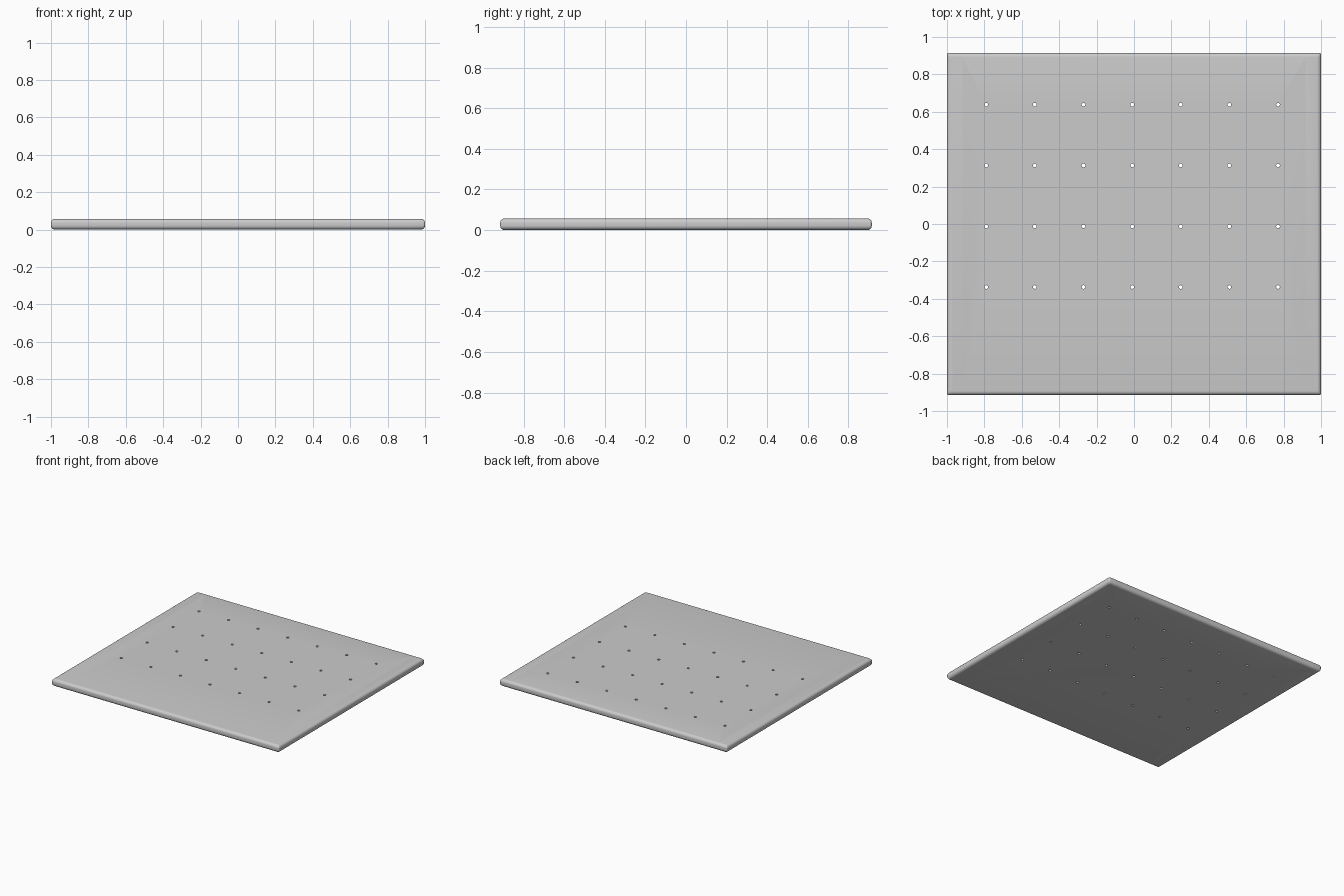
import bpy, bmesh
from math import sin, cos, pi

if "Cube" in bpy.data.objects:
    bpy.data.objects.remove(bpy.data.objects["Cube"])

H = 0.058       # board thickness
R = 0.022       # edge rounding
JOINT = 0.918   # x of the joint between panel and end boards
HALF_Y = 0.915
CORNER = 0.01   # small plan rounding on the outer corners


def edge_profile(steps=6):
    """(inset, z) pairs from bottom to top of the rounded edge."""
    pts = []
    for i in range(steps + 1):
        a = pi / 2 * i / steps
        pts.append((R * (1 - sin(a)), R * (1 - cos(a))))
    return pts + [(d, H - z) for d, z in reversed(pts)]


def loft(name, outline):
    """Stack outline(inset) along the rounded edge profile into a solid."""
    bm = bmesh.new()
    rings = [[bm.verts.new((x, y, z)) for x, y in outline(d)]
             for d, z in edge_profile()]
    n = len(rings[0])
    for lo, hi in zip(rings, rings[1:]):
        for i in range(n):
            j = (i + 1) % n
            bm.faces.new((lo[i], lo[j], hi[j], hi[i]))
    bm.faces.new(rings[0][::-1])
    bm.faces.new(rings[-1])
    bmesh.ops.recalc_face_normals(bm, faces=bm.faces)
    return add_object(name, bm)


def add_object(name, bm):
    mesh = bpy.data.meshes.new(name)
    bm.to_mesh(mesh)
    bm.free()
    ob = bpy.data.objects.new(name, mesh)
    bpy.context.collection.objects.link(ob)
    return ob


def smooth(ob):
    bpy.ops.object.select_all(action='DESELECT')
    ob.select_set(True)
    bpy.context.view_layer.objects.active = ob
    bpy.ops.object.shade_smooth_by_angle()


def panel_outline(d):
    y = HALF_Y - d
    return [(-JOINT, -y), (JOINT, -y), (JOINT, y), (-JOINT, y)]


def end_outline(side):
    def outline(d):
        x, y = 1 - d - CORNER, HALF_Y - d - CORNER
        arc = [pi / 2 * i / 4 for i in range(5)]
        pts = [(JOINT, -HALF_Y + d)]
        pts += [(x + CORNER * sin(a), -y - CORNER * cos(a)) for a in arc]
        pts += [(x + CORNER * cos(a), y + CORNER * sin(a)) for a in arc]
        pts += [(JOINT, HALF_Y - d)]
        return [(side * px, py) for px, py in pts]
    return outline


# Main panel
panel = loft("panel", panel_outline)
smooth(panel)

# Through holes, 7 x 4
bm = bmesh.new()
for y in (0.638, 0.313, -0.013, -0.337):
    for i in range(7):
        res = bmesh.ops.create_cone(bm, cap_ends=True, segments=12,
                                    radius1=0.01, radius2=0.01, depth=0.2)
        bmesh.ops.translate(bm, verts=res["verts"],
                            vec=(-0.79 + 0.26 * i, y, H / 2))
cutter = add_object("hole_cutter", bm)
cutter.hide_render = True
cutter.display_type = 'WIRE'
cut = panel.modifiers.new("holes", 'BOOLEAN')
cut.operation = 'DIFFERENCE'
cut.solver = 'EXACT'
cut.object = cutter
bpy.context.view_layer.objects.active = panel
bpy.ops.object.modifier_apply(modifier=cut.name)
bpy.data.objects.remove(cutter)
smooth(panel)

# End boards
for name, side in (("left_end_board", -1), ("right_end_board", 1)):
    smooth(loft(name, end_outline(side)))
